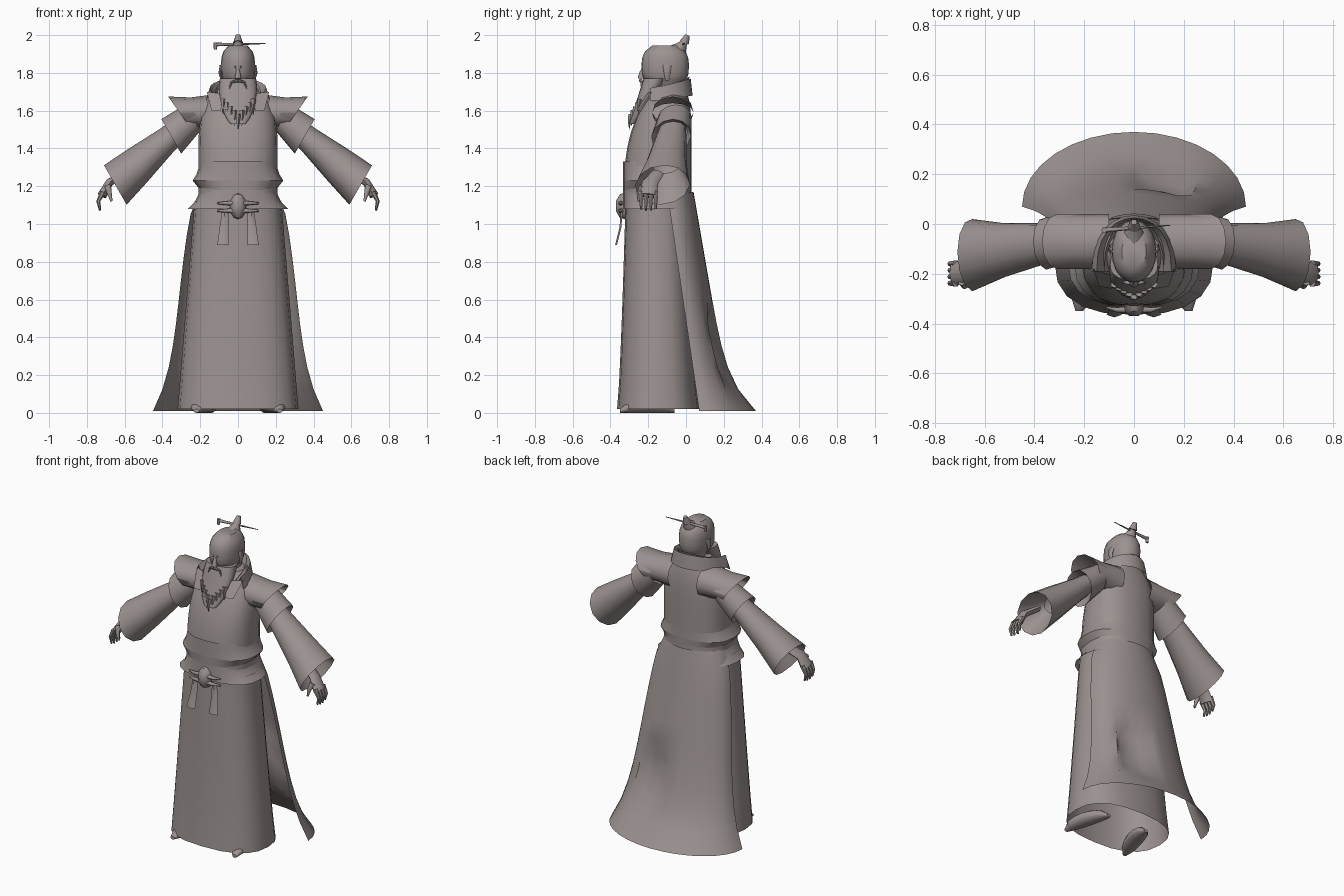
import bpy, bmesh, math
from mathutils import Vector

cube = bpy.data.objects.get("Cube")
if cube:
    bpy.data.objects.remove(cube)

colour = (.33, .29, .28, 1)
warm_grey = bpy.data.materials.new("warm_grey")
warm_grey.use_nodes = True
warm_grey.diffuse_color = colour
warm_grey.node_tree.nodes["Principled BSDF"].inputs["Base Color"].default_value = colour


def mix(start, end, t):
    return start + (end - start) * t


def loft(name, rings, closed=True, capped=False):
    """Skin a list of equal-length point rings."""
    bm = bmesh.new()
    rows = [[bm.verts.new(point) for point in ring] for ring in rings]
    count = len(rows[0])
    for lower, upper in zip(rows, rows[1:]):
        for i in range(count if closed else count - 1):
            j = (i + 1) % count
            bm.faces.new((lower[i], lower[j], upper[j], upper[i]))
    if capped:
        bm.faces.new(rows[0])
        bm.faces.new(rows[-1])
    bmesh.ops.recalc_face_normals(bm, faces=bm.faces)
    mesh = bpy.data.meshes.new(name)
    bm.to_mesh(mesh)
    bm.free()
    mesh.materials.append(warm_grey)
    part = bpy.data.objects.new(name, mesh)
    bpy.context.collection.objects.link(part)
    bpy.ops.object.select_all(action="DESELECT")
    part.select_set(True)
    bpy.context.view_layer.objects.active = part
    bpy.ops.object.shade_smooth_by_angle(angle=math.radians(45))


def pair(name, rings, **options):
    """Loft a part on the left and mirror it to the right."""
    for side, sign in (("left", 1), ("right", -1)):
        mirrored = [[(sign * x, y, z) for x, y, z in ring] for ring in rings]
        loft(side + "_" + name, mirrored, **options)


def oval(centre, across, along, sides=12, power=2):
    """Ring spanned by two half axes; a higher power makes it squarer."""
    ring = []
    for i in range(sides):
        angle = math.tau * i / sides
        c, s = math.cos(angle), math.sin(angle)
        c = math.copysign(abs(c) ** (2 / power), c)
        s = math.copysign(abs(s) ** (2 / power), s)
        ring.append(Vector(centre) + Vector(across) * c + Vector(along) * s)
    return ring


def stack(name, bottom, top, width, front, back, steps=8, power=2.5, **options):
    """Upright body whose half width, front and back are rules of height t."""
    rings = []
    for i in range(steps + 1):
        t = i / steps
        middle, depth = (front(t) + back(t)) / 2, (back(t) - front(t)) / 2
        rings.append(oval((0, middle, mix(bottom, top, t)), (width(t), 0, 0), (0, depth, 0), 20, power))
    loft(name, rings, **options)


def taper(path, thick, thin, sides=8, flat=1):
    """Rings along a path, narrowing evenly from thick to thin."""
    points = [Vector(point) for point in path]
    last = len(points) - 1
    rings = []
    for i, point in enumerate(points):
        heading = (points[min(i + 1, last)] - points[max(i - 1, 0)]).normalized()
        across = heading.cross(Vector((0, 1, 0))).normalized()
        radius = mix(thick, thin, i / last)
        rings.append(oval(point, across * radius * flat, heading.cross(across) * radius, sides))
    return rings


# Long robe skirt
stack("robe_skirt", .02, 1.12,
      width=lambda t: mix(.32, .23, t),
      front=lambda t: mix(-.365, -.32, t ** .7),
      back=lambda t: mix(.07, 0, t ** .7))

# Tunic body with two flared waist layers
stack("tunic", 1.1, 1.72,
      width=lambda t: .21 - .11 * t ** 8,
      front=lambda t: -.33 + .16 * t ** 3,
      back=lambda t: .03 - .03 * t ** 8, capped=True)
for name, hem, flare in (("lower_waist_flare", 1.08, .265), ("upper_waist_flare", 1.23, .24)):
    stack(name, hem, hem + .1,
          width=lambda t: mix(flare, .2, t ** .6),
          front=lambda t: -.333,
          back=lambda t: .03, steps=3)
stack("waist_tuck", 1.18, 1.23,
      width=lambda t: mix(.2, .24, t),
      front=lambda t: -.333,
      back=lambda t: .03, steps=1)

# Trailing back cloak with one deep fold
cloak = []
for row in range(11):
    drop = row / 10
    width = .2 + .16 * drop ** .5 + .09 * drop ** 6
    edge = mix(-.1, .07, drop)
    back = .04 + .2 * drop + .13 * drop ** 8
    ring = []
    for column in range(-8, 9):
        angle = math.pi * column / 16
        fold = .05 if .5 < drop < .85 and 0 < column < 4 else 0
        ring.append((width * math.sin(angle), mix(edge, back, math.cos(angle)) - fold, mix(1.17, .01, drop)))
    cloak.append(ring)
loft("back_cloak", cloak, closed=False)


# Shoulder wings, sleeve caps and wide sleeves
def arm_ring(distance, height, depth):
    centre = Vector((.3, -.07, 1.51)) + distance * Vector((.76, -.12, -.66))
    return oval(centre, height * Vector((.5, .1, .87)), (0, depth, 0))


def wing_ring(x, lean, height):
    return oval((x, -.07, 1.59), (lean, 0, height), (0, .11, 0))


pair("shoulder_wing", [wing_ring(.1, 0, .1), wing_ring(.23, .02, .08),
                       wing_ring(.31, .06, .085), wing_ring(.2, .02, .05)])
pair("sleeve_cap", [arm_ring(-.08, .08, .09), arm_ring(.07, .105, .105), arm_ring(.03, .06, .08)])
pair("sleeve", [arm_ring(0, .06, .07), arm_ring(.1, .07, .085), arm_ring(.3, .1, .11),
                arm_ring(.46, .12, .145), arm_ring(.3, .05, .07)])

# Hands with curled fingers
pair("palm", taper([(.6, -.15, 1.27), (.68, -.19, 1.22), (.72, -.2, 1.15)], .035, .05, flat=.5), capped=True)
for order, name in enumerate(("little", "ring", "middle", "index")):
    y = -.16 - .026 * order
    tip = 1.08 - .01 * math.sin(order)
    finger = [(.715, y, 1.17), (.74, y, 1.12), (.73, y, tip)]
    pair(name + "_finger", taper(finger, .015, .006, sides=6), capped=True)
pair("thumb", taper([(.69, -.23, 1.2), (.68, -.25, 1.16), (.67, -.25, 1.12)], .018, .006), capped=True)

# Shoes
shoe = []
for step in range(7):
    t = step / 6
    bulge = .015 + .04 * math.sin(math.pi * t) ** .5
    shoe.append(oval((mix(.14, .22, t), mix(-.06, -.35, t), bulge * .7), (bulge, 0, 0), (0, 0, bulge * .7)))
pair("shoe", shoe, capped=True)


# Head with neck, nose, ears and brows
def skull(t):
    return max(.3, 1 - abs(2 * t - 1.1) ** 3) ** .5


stack("neck", 1.65, 1.75,
      width=lambda t: .06,
      front=lambda t: -.15,
      back=lambda t: -.01, steps=1)
stack("head", 1.7, 1.945,
      width=lambda t: .09 * skull(t),
      front=lambda t: -.11 - .125 * skull(t),
      back=lambda t: -.11 + .125 * skull(t), power=2.1, capped=True)
loft("nose", taper([(0, -.22, 1.84), (0, -.235, 1.8), (0, -.238, 1.77)], .006, .018), capped=True)
pair("ear", taper([(.085, -.1, 1.84), (.095, -.1, 1.8), (.085, -.1, 1.76)], .024, .01, flat=.5), capped=True)
pair("eyebrow", taper([(.01, -.23, 1.83), (.045, -.21, 1.84), (.075, -.17, 1.83)], .008, .004), capped=True)

# Long beard with ragged tips, and moustache
stack("beard", 1.53, 1.77,
      width=lambda t: .04 + .06 * math.sin(2 * t) ** .7,
      front=lambda t: mix(-.3, -.225, t),
      back=lambda t: mix(-.26, -.1, t), capped=True)
for lock in range(-4, 5):
    x, rise = lock * .02, abs(lock) * .02
    y = -.29 + rise * .6
    strand = [(x, y, 1.58 + rise), (x, y - .01, 1.54 + rise), (x, y - .01, 1.5 + rise)]
    loft(f"beard_lock_{lock + 5}", taper(strand, .016, .001, sides=5), capped=True)
pair("moustache", taper([(0, -.24, 1.76), (.035, -.235, 1.75), (.055, -.235, 1.69)], .01, .002), capped=True)

# Topknot and hairpin
loft("topknot", taper([(0, -.06, 1.9), (0, -.03, 1.93), (0, -.01, 1.96)], .055, .018), capped=True)
loft("topknot_bun", taper([(0, -.01, 1.96), (0, 0, 1.98), (0, .008, 2)], .026, .012), capped=True)
loft("hairpin", taper([(-.125, -.025, 1.95), (.145, -.005, 1.955)], .01, .002), capped=True)
loft("hairpin_hook", taper([(-.12, -.025, 1.96), (-.12, -.025, 1.925)], .011, .008), capped=True)


# Standing collar wrapped around the neck, with lapels
def horseshoe(width, back, front_height, back_height):
    ring = []
    for i in range(13):
        angle = math.pi * i / 12
        around = math.sin(angle)
        ring.append((width * math.cos(angle), mix(-.19, back, around ** .8),
                     mix(front_height, back_height, around)))
    return ring


loft("inner_collar", [horseshoe(.09, -.01, 1.65, 1.7), horseshoe(.12, .02, 1.7, 1.78)], closed=False)
loft("outer_collar", [horseshoe(.11, .01, 1.65, 1.7), horseshoe(.15, .025, 1.72, 1.77),
                      horseshoe(.17, .035, 1.65, 1.68)], closed=False)
pair("lapel", [[(.08, -.21, 1.69), (.165, -.18, 1.7)], [(.09, -.26, 1.6), (.14, -.25, 1.6)]], closed=False)

# Belt ornament, bow and hanging ribbons
ornament = []
for y, size in ((-.32, 1), (-.35, .9), (-.37, .4)):
    ornament.append(oval((0, y, 1.095), (.045 * size, 0, 0), (0, 0, .07 * size)))
loft("belt_ornament", ornament, capped=True)
for name, z in (("bow_top", 1.11), ("bow_bottom", 1.07)):
    pair(name, taper([(.02, -.345, z), (.07, -.345, z), (.11, -.335, z)], .014, .005), capped=True)
ribbon = []
for t in (0, .5, 1):
    y, z = mix(-.335, -.365, t * t), mix(1.07, .89, t)
    ribbon.append([(.05, y, z), (mix(.07, .08, t), y - .01, z), (mix(.085, .11, t), y, z)])
pair("ribbon", ribbon, closed=False)
